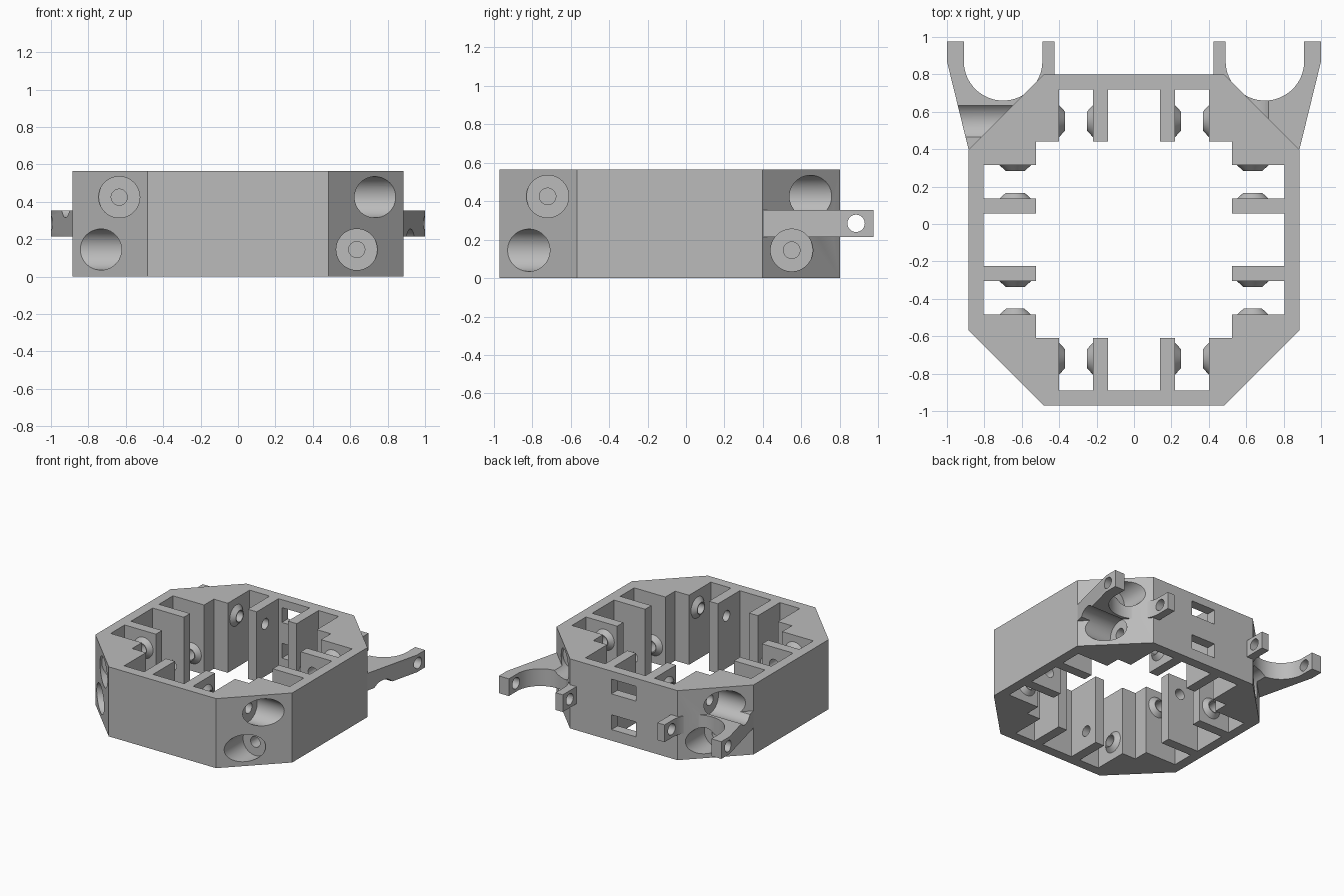
import bpy, bmesh
from math import cos, sin, pi
from mathutils import Matrix, Vector

if "Cube" in bpy.data.objects:
    bpy.data.objects.remove(bpy.data.objects["Cube"])

HEIGHT = 0.565
CENTRE_Y = -0.085
SEGMENTS = 48

grey = bpy.data.materials.new("plain grey")
grey.use_nodes = True
grey.diffuse_color = (0.5, 0.5, 0.5, 1)
grey.node_tree.nodes["Principled BSDF"].inputs["Base Color"].default_value = (0.5, 0.5, 0.5, 1)


def make_object(name, bm):
    bmesh.ops.recalc_face_normals(bm, faces=bm.faces)
    mesh = bpy.data.meshes.new(name)
    bm.to_mesh(mesh)
    bm.free()
    mesh.materials.append(grey)
    ob = bpy.data.objects.new(name, mesh)
    bpy.context.scene.collection.objects.link(ob)
    return ob


def add_prism(bm, points, z0, z1):
    low = [bm.verts.new((x, y, z0)) for x, y in points]
    high = [bm.verts.new((x, y, z1)) for x, y in points]
    bm.faces.new(low)
    bm.faces.new(high)
    n = len(points)
    for i in range(n):
        j = (i + 1) % n
        bm.faces.new((low[i], low[j], high[j], high[i]))


def add_lathe(bm, profile, matrix, ring=False):
    """Spin (distance, radius) points about the local x axis."""
    rings = []
    for a, r in profile:
        angles = [2 * pi * i / SEGMENTS for i in range(SEGMENTS)]
        rings.append([bm.verts.new(matrix @ Vector((a, r * cos(t), r * sin(t)))) for t in angles])
    pairs = list(zip(rings, rings[1:]))
    if ring:
        pairs.append((rings[-1], rings[0]))
    else:
        bm.faces.new(rings[0])
        bm.faces.new(rings[-1])
    for p, q in pairs:
        for i in range(SEGMENTS):
            j = (i + 1) % SEGMENTS
            bm.faces.new((p[i], p[j], q[j], q[i]))


def combine(target, tool, operation):
    mod = target.modifiers.new("combine", "BOOLEAN")
    mod.object = tool
    mod.operation = operation
    mod.solver = "EXACT"
    bpy.context.view_layer.update()
    graph = bpy.context.evaluated_depsgraph_get()
    mesh = bpy.data.meshes.new_from_object(target.evaluated_get(graph))
    target.modifiers.clear()
    target.data = mesh
    bpy.data.objects.remove(tool)


def four_sides(points):
    """Repeat one side's outline around the frame's centre."""
    out = []
    for k in range(4):
        c, s = round(cos(k * pi / 2)), round(sin(k * pi / 2))
        out += [(c * x - s * y, s * x + c * y + CENTRE_Y) for x, y in points]
    return out


# Eight-sided frame with a ribbed opening
bm = bmesh.new()
add_prism(bm, four_sides([(0.885, -0.483), (0.885, 0.483)]), 0, HEIGHT)
frame = make_object("frame", bm)

STEP, WALL, POCKET, RIB_OUT, RIB_IN = 0.525, 0.805, 0.40, 0.22, 0.14
half = [(STEP, RIB_IN), (STEP, RIB_OUT), (WALL, RIB_OUT), (WALL, POCKET), (STEP, POCKET)]
side = [(x, -y) for x, y in reversed(half)]
side += [(WALL, -RIB_IN), (WALL, RIB_IN)] + half + [(STEP, STEP)]
bm = bmesh.new()
add_prism(bm, four_sides(side), -0.1, HEIGHT + 0.1)
combine(frame, make_object("opening_cutter", bm), "DIFFERENCE")

# Curved forks on the two back corners
arc = [(0.70 + 0.21 * cos(-pi * i / 32), 0.87 + 0.21 * sin(-pi * i / 32)) for i in range(33)]
fork = [(0.425, 0.975), (0.425, 0.75), (0.55, 0.60), (0.84, 0.40), (0.885, 0.40),
        (1.0, 0.87), (1.0, 0.975), (0.91, 0.975)] + arc + [(0.49, 0.975)]
for sign in (1, -1):
    bm = bmesh.new()
    add_prism(bm, [(sign * x, y) for x, y in fork], 0.215, 0.355)
    combine(frame, make_object("fork", bm), "UNION")

# Stepped screw bores in the corners, with raised bosses inside
bores, bosses = bmesh.new(), bmesh.new()
HOLE = 0.043
for k in range(4):
    turn = Matrix.Translation((0, CENTRE_Y, 0)) @ Matrix.Rotation(k * pi / 2, 4, "Z")
    for offset, z in ((-0.635, 0.425), (0.635, 0.145)):
        place = turn @ Matrix.Translation((0, offset, z))
        add_lathe(bores, [(0.10, HOLE), (0.60, HOLE), (0.60, 0.11), (1.3, 0.11)], place)
        for base, tip in ((POCKET, 0.368), (RIB_OUT, 0.252)):
            add_lathe(bosses, [(base, HOLE), (base, 0.085), (tip, 0.05), (tip, HOLE)], place, True)
combine(frame, make_object("bore_cutter", bores), "DIFFERENCE")
screw_bosses = make_object("screw_bosses", bosses)

# Pin hole through the fork tips
bm = bmesh.new()
add_lathe(bm, [(-1.2, 0.045), (1.2, 0.045)], Matrix.Translation((0, 0.885, 0.285)))
combine(frame, make_object("pin_cutter", bm), "DIFFERENCE")

# Two slots in the back wall
bm = bmesh.new()
for z in (0.15, 0.44):
    add_prism(bm, [(-0.11, 0.68), (0.11, 0.68), (0.11, 0.9), (-0.11, 0.9)], z - 0.06, z + 0.06)
combine(frame, make_object("slot_cutter", bm), "DIFFERENCE")

# Smooth the round parts, keep the edges sharp
bpy.ops.object.select_all(action="DESELECT")
for ob in (frame, screw_bosses):
    ob.select_set(True)
bpy.context.view_layer.objects.active = frame
bpy.ops.object.shade_smooth_by_angle(angle=pi / 7)
